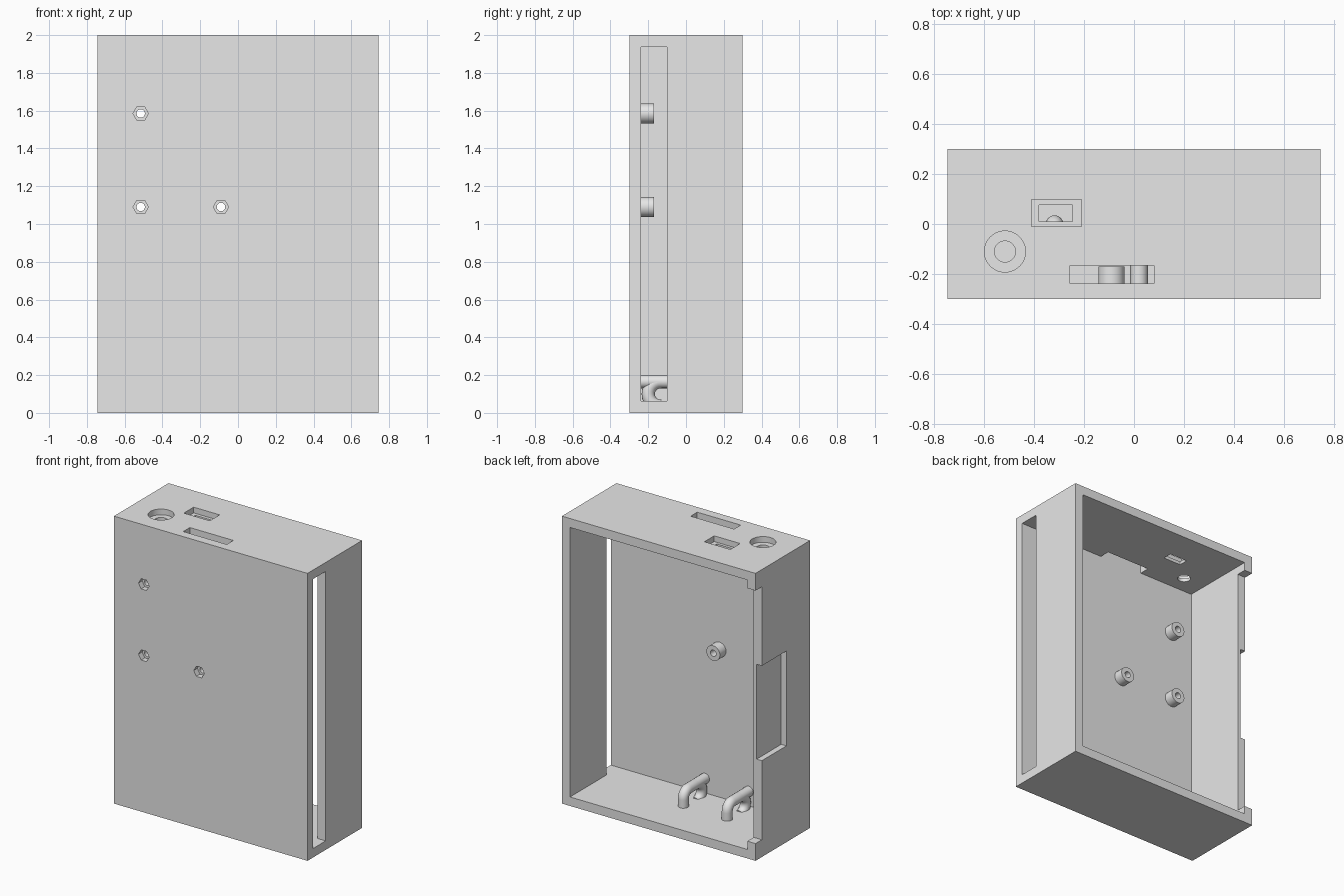
import bpy, bmesh, math
from mathutils import Vector

cube = bpy.data.objects.get("Cube")
if cube:
    bpy.data.objects.remove(cube, do_unlink=True)

grey = bpy.data.materials.new("light grey plastic")
grey.use_nodes = True
grey.diffuse_color = (0.8, 0.8, 0.8, 1)
grey.node_tree.nodes["Principled BSDF"].inputs["Base Color"].default_value = (0.8, 0.8, 0.8, 1)


def finish(name, bm):
    bmesh.ops.recalc_face_normals(bm, faces=bm.faces[:])
    mesh = bpy.data.meshes.new(name)
    bm.to_mesh(mesh)
    bm.free()
    mesh.materials.append(grey)
    obj = bpy.data.objects.new(name, mesh)
    bpy.context.collection.objects.link(obj)
    return obj


def box(name, x, y, z):
    """Box from (low, high) ranges."""
    bm = bmesh.new()
    bmesh.ops.create_cube(bm, size=1)
    for v in bm.verts:
        v.co = [r[0] if c < 0 else r[1] for c, r in zip(v.co, (x, y, z))]
    return finish(name, bm)


def prism(name, axis, centre, radius, low, high, sides=48):
    """Regular prism along y or z."""
    bm = bmesh.new()
    ring = []
    for i in range(sides):
        a = math.tau * i / sides
        u, v = centre[0] + radius * math.cos(a), centre[1] + radius * math.sin(a)
        ring.append(bm.verts.new((u, low, v) if axis == "y" else (u, v, low)))
    face = bm.faces.new(ring)
    ext = bmesh.ops.extrude_face_region(bm, geom=[face])["geom"]
    step = Vector((0, high - low, 0) if axis == "y" else (0, 0, high - low))
    bmesh.ops.translate(bm, vec=step, verts=[g for g in ext if isinstance(g, bmesh.types.BMVert)])
    return finish(name, bm)


def select(obj):
    bpy.ops.object.select_all(action="DESELECT")
    obj.select_set(True)
    bpy.context.view_layer.objects.active = obj


def cut(obj, cutter):
    """Subtract the cutter, then remove it."""
    mod = obj.modifiers.new("cut", "BOOLEAN")
    mod.operation, mod.solver, mod.object = "DIFFERENCE", "EXACT", cutter
    select(obj)
    bpy.ops.object.modifier_apply(modifier=mod.name)
    bpy.data.objects.remove(cutter, do_unlink=True)


def smooth(obj):
    select(obj)
    bpy.ops.object.shade_smooth_by_angle(angle=math.radians(30))


W, D, H, T = 0.745, 0.3, 2.0, 0.0625   # half width, half depth, height, wall
inner = -D + T                         # inside of the front wall

# Open-backed shell
shell = box("enclosure_shell", (-W, W), (-D, D), (0, H))
cutters = [
    ((-W + T, W - T), (inner, 0.5), (T, H - T)),            # cavity
    ((W - 0.1, W + 0.1), (inner, -0.1), (T, H - T)),        # long side slot
    ((-0.255, 0.08), (inner, -0.165), (H - 0.1, H + 0.1)),  # top slot
    ((-0.41, -0.21), (-0.01, 0.098), (H - 0.04, H + 0.1)),  # socket recess
    ((-0.38, -0.245), (0.01, 0.075), (H - 0.1, H + 0.1)),   # socket opening
    ((-W - 0.1, -W + 0.1), (0.23, 0.4), (0.12, 1.88)),      # lowered rear edge
    ((-W - 0.1, -W + 0.04), (-0.04, 0.4), (0.67, 1.33)),    # outer wall recess
]
for ranges in cutters:
    cut(shell, box("cutter", *ranges))

# Stepped round hole in the top
for radius, low in ((0.082, H - 0.04), (0.042, H - 0.1)):
    cut(shell, prism("cutter", "z", (-0.515, -0.11), radius, low, H + 0.1))

# Screw standoffs with hexagonal nut pockets on the front
for i, spot in enumerate(((-0.515, 1.585), (-0.515, 1.09), (-0.09, 1.09))):
    post = prism(f"standoff_{i + 1}", "y", spot, 0.052, inner, -0.17)
    for part in (shell, post):
        cut(part, prism("cutter", "y", spot, 0.022, -0.4, 0))
    cut(shell, prism("cutter", "y", spot, 0.041, -0.4, -D + 0.04, 6))
    smooth(post)
smooth(shell)


def arc(cy, cz, r, start, end, n=12):
    angles = [math.radians(start + (end - start) * i / n) for i in range(n + 1)]
    return [(cy + r * math.cos(a), cz + r * math.sin(a)) for a in angles]


def tube(name, x, paths):
    curve = bpy.data.curves.new(name, "CURVE")
    curve.dimensions = "3D"
    curve.bevel_depth, curve.bevel_resolution, curve.use_fill_caps = 0.035, 6, True
    for path in paths:
        spline = curve.splines.new("POLY")
        spline.points.add(len(path) - 1)
        for p, (y, z) in zip(spline.points, path):
            p.co = (x, y, z, 1)
    curve.materials.append(grey)
    obj = bpy.data.objects.new(name, curve)
    bpy.context.collection.objects.link(obj)
    select(obj)
    bpy.ops.object.convert(target="MESH")
    smooth(bpy.context.object)


# Cable tie loops on the floor
loop = arc(-0.135, 0.1, 0.065, 270, 90) + arc(-0.05, 0.115, 0.05, 90, 0) + [(0, 0.04)]
stub = [(inner - 0.02, 0.165), (-0.13, 0.165)]
for side, x in (("left", 0.02), ("right", -0.317)):
    tube(f"{side}_cable_loop", x, (loop, stub))
